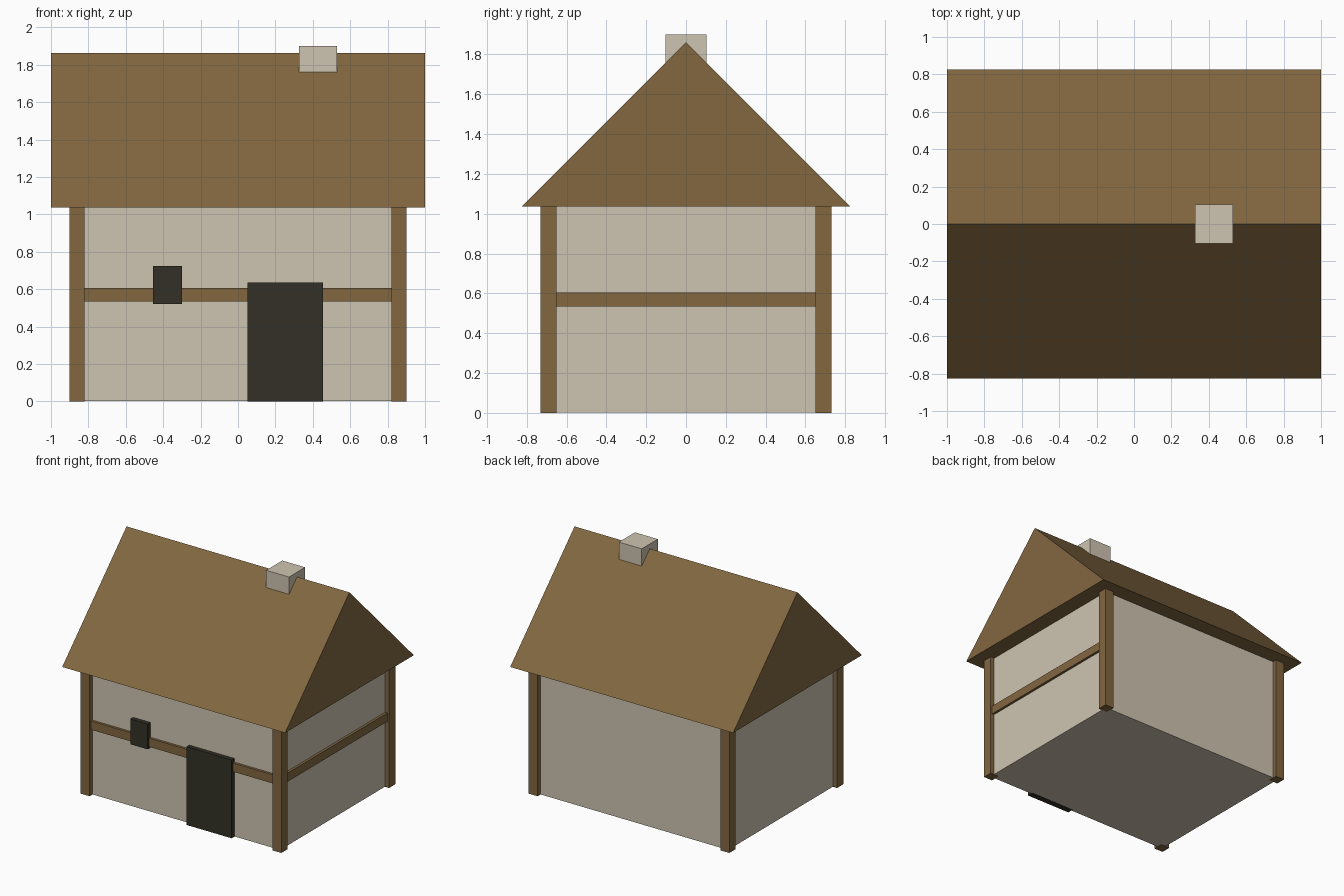
import bpy
import bmesh

if "Cube" in bpy.data.objects:
    bpy.data.objects.remove(bpy.data.objects["Cube"])


def material(name, rgb):
    """Flat material from 0-255 sRGB values, stored as linear."""
    m = bpy.data.materials.new(name)
    lin = [((c / 255 + 0.055) / 1.055) ** 2.4 for c in rgb]
    m.diffuse_color = (*lin, 1.0)
    m.use_nodes = True
    m.node_tree.nodes["Principled BSDF"].inputs["Base Color"].default_value = m.diffuse_color
    return m


WOOD = material("brown wood", (130, 103, 64))
PLASTER = material("pale plaster", (206, 196, 176))
DARK = material("dark opening", (50, 48, 38))


def finish(name, bm, mat):
    bmesh.ops.recalc_face_normals(bm, faces=bm.faces)
    mesh = bpy.data.meshes.new(name)
    bm.to_mesh(mesh)
    bm.free()
    mesh.materials.append(mat)
    bpy.context.collection.objects.link(bpy.data.objects.new(name, mesh))


def box(name, x, y, z, mat):
    """Box from (min, max) ranges on each axis."""
    bm = bmesh.new()
    bmesh.ops.create_cube(bm, size=1)
    for v in bm.verts:
        v.co = [r[0] if c < 0 else r[1] for c, r in zip(v.co, (x, y, z))]
    finish(name, bm, mat)


# Plaster walls, set back slightly behind the timber frame
box("walls", (-0.865, 0.865), (-0.695, 0.695), (0.002, 1.05), PLASTER)

# Corner posts
for sx, side in ((-1, "left"), (1, "right")):
    for sy, end in ((-1, "front"), (1, "back")):
        box(f"{end}_{side}_post", sorted((sx * 0.82, sx * 0.90)),
            sorted((sy * 0.65, sy * 0.73)), (0, 1.05), WOOD)

# Horizontal beams on the front and right walls only
box("front_beam", (-0.82, 0.82), (-0.715, -0.68), (0.535, 0.605), WOOD)
box("right_beam", (0.85, 0.885), (-0.65, 0.65), (0.535, 0.605), WOOD)

# Door and window
box("door", (0.05, 0.455), (-0.73, -0.68), (0, 0.635), DARK)
box("window", (-0.455, -0.30), (-0.73, -0.68), (0.52, 0.725), DARK)

# Solid gable roof: triangle profile extruded along x
bm = bmesh.new()
profile = [(-0.825, 1.037), (0.825, 1.037), (0, 1.862)]
gable = bm.faces.new([bm.verts.new((-1, y, z)) for y, z in profile])
ext = bmesh.ops.extrude_face_region(bm, geom=[gable], use_keep_orig=True)
for v in ext["geom"]:
    if isinstance(v, bmesh.types.BMVert):
        v.co.x = 1
finish("roof", bm, WOOD)

# Chimney straddling the ridge
box("chimney", (0.325, 0.53), (-0.103, 0.103), (1.76, 1.9), PLASTER)
